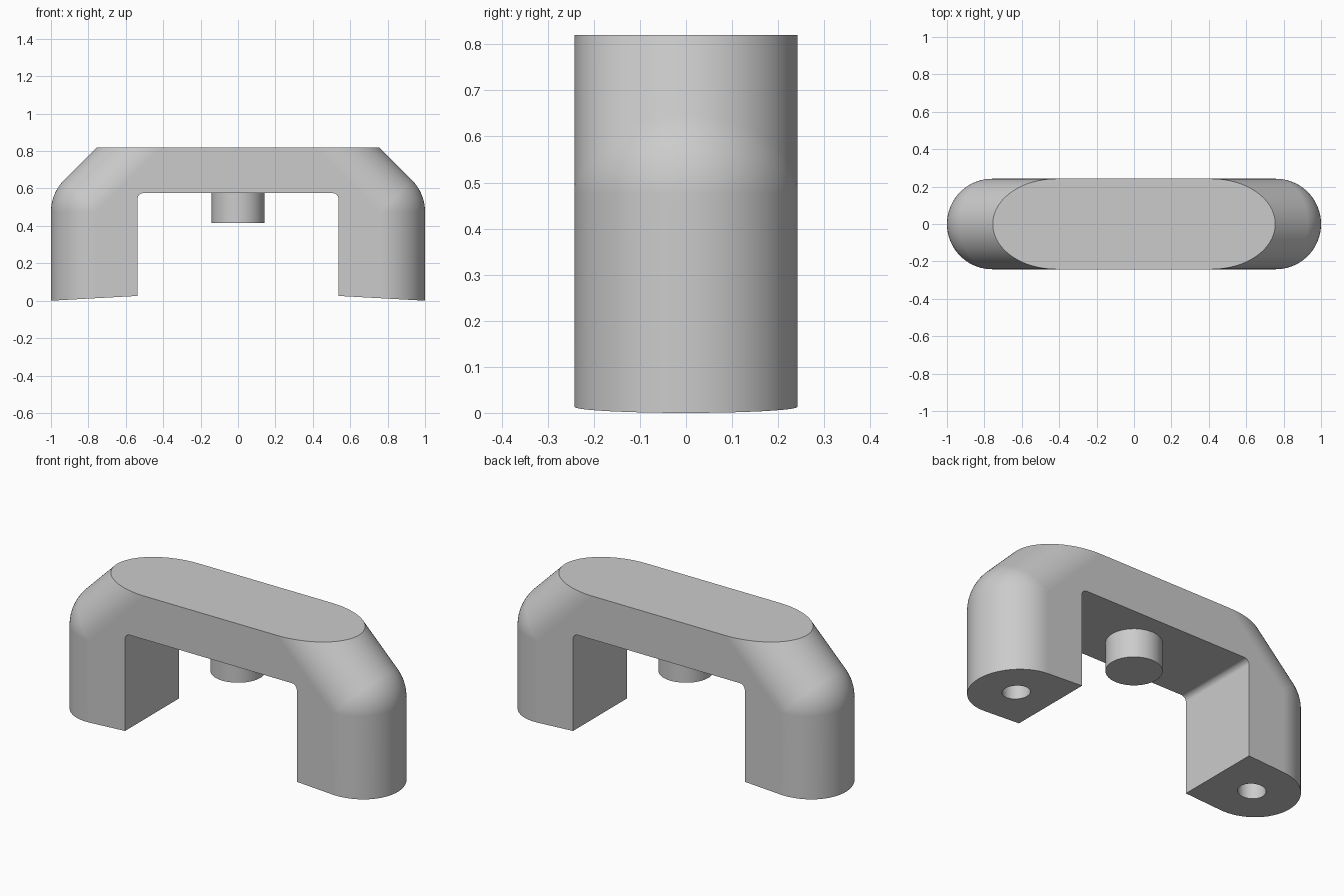
import bpy, bmesh, math

cube = bpy.data.objects.get("Cube")
if cube:
    bpy.data.objects.remove(cube)

grey = bpy.data.materials.new("plain grey")
grey.use_nodes = True
colour = (0.6, 0.6, 0.6, 1)
grey.diffuse_color = colour
grey.node_tree.nodes["Principled BSDF"].inputs["Base Color"].default_value = colour

R = 0.242          # half depth and radius of the rounded outside
CX = 1 - R         # axis of each leg
BEND = 0.475       # height where the leg leans over
TOP = 0.82
INNER, UNDER, FILLET = 0.537, 0.575, 0.03
SLICES, ARC = 48, 10


def foot(x):
    return 0.055 * (1 - x)


def outline(r):
    """Half outline from the underside, round the leg, to the top."""
    pts = []
    for i in range(7):
        a = math.pi / 2 * (1 - i / 6)
        pts.append((INNER - FILLET + FILLET * math.cos(a),
                    UNDER - FILLET + FILLET * math.sin(a)))
    pts.append((INNER, foot(INNER)))
    pts.append((CX + r, foot(CX + r)))
    for i in range(ARC + 1):
        a = math.pi / 4 * i / ARC
        pts.append((CX + r * math.cos(a), BEND + r * math.sin(a)))
    pts.append((CX + BEND - TOP + r * math.sqrt(2), TOP))
    return pts


def finish(obj):
    obj.data.materials.clear()
    obj.data.materials.append(grey)
    bpy.ops.object.select_all(action='DESELECT')
    obj.select_set(True)
    bpy.context.view_layer.objects.active = obj
    bpy.ops.object.shade_smooth_by_angle(angle=math.radians(30))


def cylinder(name, x, radius, low, high):
    bpy.ops.mesh.primitive_cylinder_add(vertices=48, radius=radius, depth=high - low,
                                        location=(x, 0, (low + high) / 2))
    obj = bpy.context.object
    obj.name = name
    return obj


# Handle: slices through the depth, joined into one solid
bm = bmesh.new()
loops = []
for s in range(SLICES + 1):
    phi = math.pi * (s / SLICES - 0.5)
    half = outline(max(R * math.cos(phi), 0))
    full = half + [(-x, z) for x, z in reversed(half)]
    loops.append([bm.verts.new((x, R * math.sin(phi), z)) for x, z in full])
for a, b in zip(loops, loops[1:]):
    for i in range(len(a)):
        j = (i + 1) % len(a)
        bm.faces.new((a[i], a[j], b[j], b[i]))
bm.faces.new(loops[0])
bm.faces.new(loops[-1])
bmesh.ops.remove_doubles(bm, verts=bm.verts, dist=0.0001)
bmesh.ops.dissolve_limit(bm, angle_limit=0.005, verts=bm.verts, edges=bm.edges)
bmesh.ops.recalc_face_normals(bm, faces=bm.faces)
mesh = bpy.data.meshes.new("handle")
bm.to_mesh(mesh)
bm.free()
handle = bpy.data.objects.new("handle", mesh)
bpy.context.collection.objects.link(handle)

# Screw holes in the feet
for side in (-1, 1):
    cutter = cylinder("hole_cutter", side * CX, 0.07, -0.1, 0.35)
    cutter.hide_render = True
    mod = handle.modifiers.new("hole", 'BOOLEAN')
    mod.operation = 'DIFFERENCE'
    mod.solver = 'EXACT'
    mod.object = cutter
    bpy.context.view_layer.objects.active = handle
    bpy.ops.object.modifier_apply(modifier=mod.name)
    bpy.data.objects.remove(cutter)
finish(handle)
weighted = handle.modifiers.new("even shading", 'WEIGHTED_NORMAL')
weighted.keep_sharp = True

# Round boss under the grip
finish(cylinder("boss", 0, 0.141, 0.415, UNDER + 0.01))
